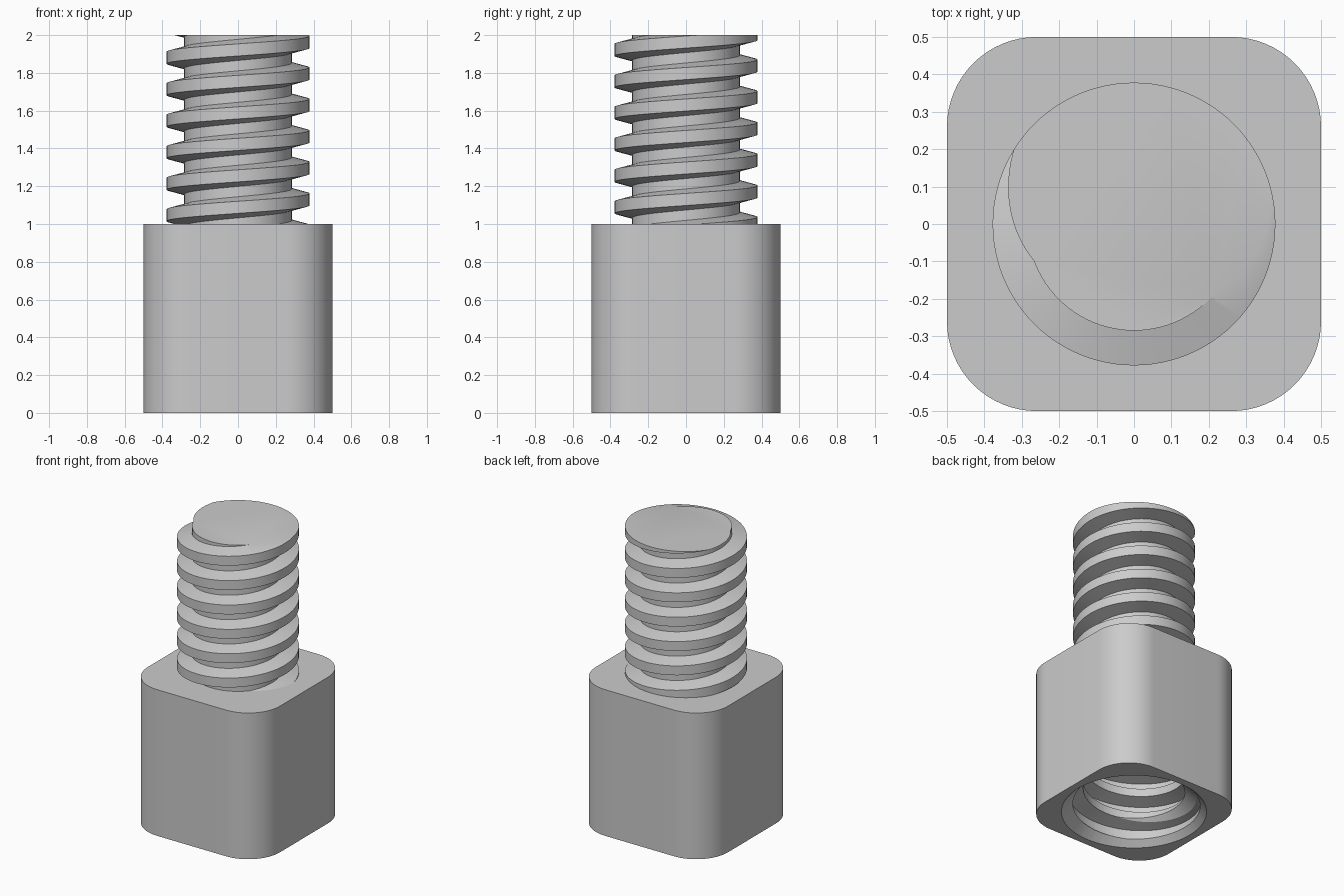
import bpy, bmesh
from math import pi, cos, sin, radians

if "Cube" in bpy.data.objects:
    bpy.data.objects.remove(bpy.data.objects["Cube"])

PITCH = 1 / 6
SEGMENTS = 96

grey = bpy.data.materials.new("Plain grey")
grey.use_nodes = True
grey.diffuse_color = (0.6, 0.6, 0.6, 1)
grey.node_tree.nodes["Principled BSDF"].inputs["Base Color"].default_value = grey.diffuse_color


def make_object(name, bm):
    bmesh.ops.recalc_face_normals(bm, faces=bm.faces)
    mesh = bpy.data.meshes.new(name)
    bm.to_mesh(mesh)
    bm.free()
    mesh.materials.append(grey)
    obj = bpy.data.objects.new(name, mesh)
    bpy.context.collection.objects.link(obj)
    return obj


def smooth(obj):
    bpy.ops.object.select_all(action="DESELECT")
    obj.select_set(True)
    bpy.context.view_layer.objects.active = obj
    bpy.ops.object.shade_smooth_by_angle(angle=radians(25))


def threaded_rod(name, root, crest, low, high):
    """Right-handed trapezoidal thread, trimmed flat at both ends."""
    bm = bmesh.new()
    profile = [(root, -0.056), (crest, -0.032), (crest, 0.032), (root, 0.056)]
    start = 1.13 - PITCH * (round((1.13 - low) / PITCH) + 2)
    turns = round((high - low) / PITCH) + 4
    points = [(r, start + k * PITCH + dz) for k in range(turns) for r, dz in profile]
    columns = []
    for i in range(SEGMENTS + 1):
        a = 2 * pi * i / SEGMENTS
        rise = PITCH * i / SEGMENTS
        columns.append([bm.verts.new((r * cos(a), r * sin(a), z + rise)) for r, z in points])
    for left, right in zip(columns, columns[1:]):
        for j in range(len(points) - 1):
            bm.faces.new((left[j], right[j], right[j + 1], left[j + 1]))
    bmesh.ops.remove_doubles(bm, verts=bm.verts, dist=0.0001)
    # Trim and cap each end
    for z, direction in ((low, -1), (high, 1)):
        geom = bm.verts[:] + bm.edges[:] + bm.faces[:]
        bmesh.ops.bisect_plane(bm, geom=geom, dist=0.00001, plane_co=(0, 0, z),
                               plane_no=(0, 0, direction), clear_outer=True)
        rim = [e for e in bm.edges if e.is_boundary
               and all(abs(v.co.z - z) < 0.0001 for v in e.verts)]
        bmesh.ops.triangle_fill(bm, use_beauty=True, edges=rim, normal=(0, 0, direction))
    return make_object(name, bm)


def rounded_block(name, half, radius, height):
    bm = bmesh.new()
    outline = []
    steps = 16
    for corner in range(4):
        middle = pi / 4 + corner * pi / 2
        cx = (half - radius) * (1 if cos(middle) > 0 else -1)
        cy = (half - radius) * (1 if sin(middle) > 0 else -1)
        for i in range(steps + 1):
            a = corner * pi / 2 + i * pi / 2 / steps
            outline.append(bm.verts.new((cx + radius * cos(a), cy + radius * sin(a), 0)))
    base = bm.faces.new(outline)
    top = bmesh.ops.extrude_face_region(bm, geom=[base])["geom"]
    bmesh.ops.translate(bm, vec=(0, 0, height),
                        verts=[g for g in top if isinstance(g, bmesh.types.BMVert)])
    return make_object(name, bm)


def cut(target, cutter):
    mod = target.modifiers.new("Cut " + cutter.name, "BOOLEAN")
    mod.operation = "DIFFERENCE"
    mod.solver = "EXACT"
    mod.object = cutter
    cutter.hide_render = True
    cutter.hide_set(True)


# Threaded stud on top
stud = threaded_rod("threaded_stud", 0.285, 0.378, 1.0, 2.0)
smooth(stud)

# Rounded square body
body = rounded_block("square_body", 0.5, 0.24, 1.0)

# Threaded socket in the underside, with a countersunk mouth
socket = threaded_rod("socket_cutter", 0.315, 0.41, -0.05, 0.9)
bm = bmesh.new()
bmesh.ops.create_cone(bm, cap_ends=True, segments=SEGMENTS, radius1=0.5, radius2=0.3, depth=0.2)
bmesh.ops.translate(bm, verts=bm.verts, vec=(0, 0, 0.05))
mouth = make_object("mouth_cutter", bm)
smooth(body)
cut(body, socket)
cut(body, mouth)
# Keep edges sharp after the cuts
for modifier in list(body.modifiers):
    bpy.context.view_layer.objects.active = body
    bpy.ops.object.modifier_apply(modifier=modifier.name)
smooth(body)
